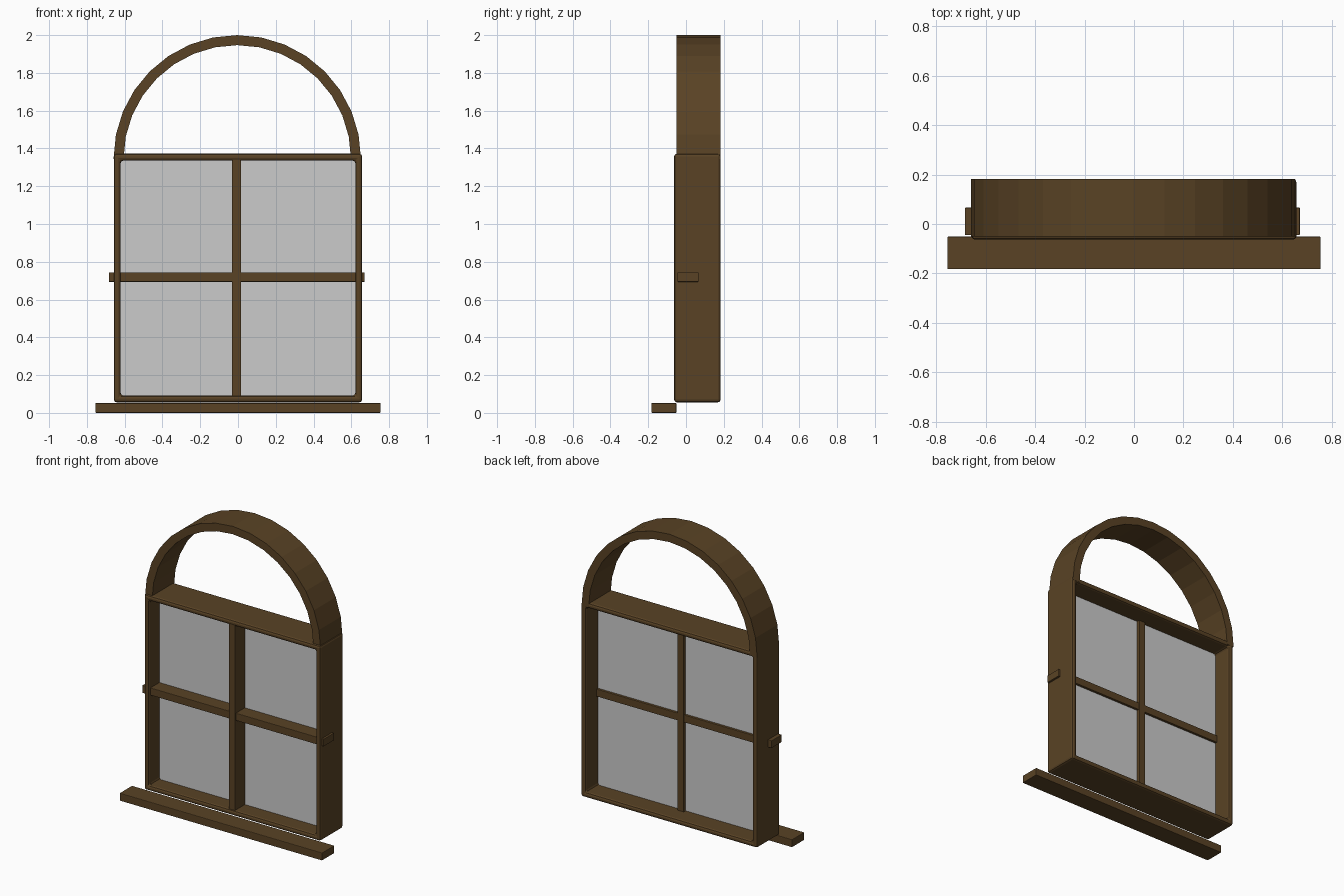
import bpy, bmesh, math

if "Cube" in bpy.data.objects:
    bpy.data.objects.remove(bpy.data.objects["Cube"])

wood = bpy.data.materials.new("dark_wood")
wood.diffuse_color = (0.10, 0.055, 0.018, 1)
wood.use_nodes = True
wood.node_tree.nodes["Principled BSDF"].inputs["Base Color"].default_value = wood.diffuse_color


def finish(name, bm, mat=wood, bevel=0.0, segments=2):
    bmesh.ops.recalc_face_normals(bm, faces=bm.faces[:])
    mesh = bpy.data.meshes.new(name)
    bm.to_mesh(mesh)
    bm.free()
    ob = bpy.data.objects.new(name, mesh)
    bpy.context.collection.objects.link(ob)
    if mat:
        mesh.materials.append(mat)
    if bevel:
        mod = ob.modifiers.new("bevel", 'BEVEL')
        mod.width = bevel
        mod.segments = segments
        mod.limit_method = 'ANGLE'
    return ob


def box(name, x, y, z, bevel=0.0):
    bm = bmesh.new()
    bmesh.ops.create_cube(bm, size=1)
    for v in bm.verts:
        for i, (lo, hi) in enumerate((x, y, z)):
            v.co[i] = lo if v.co[i] < 0 else hi
    return finish(name, bm, bevel=bevel)


def band(name, outer, inner, y0, y1, closed, bevel=0.0):
    """Wall between two matching x-z outlines, running from y0 to y1."""
    bm = bmesh.new()
    rings = [[bm.verts.new(c) for c in ((ox, y0, oz), (ox, y1, oz), (ix, y1, iz), (ix, y0, iz))]
             for (ox, oz), (ix, iz) in zip(outer, inner)]
    pairs = list(zip(rings, rings[1:]))
    if closed:
        pairs.append((rings[-1], rings[0]))
    else:
        bm.faces.new(rings[0])
        bm.faces.new(rings[-1])
    for a, b in pairs:
        for k in range(4):
            n = (k + 1) % 4
            bm.faces.new((a[k], a[n], b[n], b[k]))
    return finish(name, bm, bevel=bevel)


def rect(x, z0, z1):
    return [(-x, z0), (x, z0), (x, z1), (-x, z1)]


def arc(r, n=16):
    return [(-0.004 - r * math.cos(math.pi * i / n), 1.345 + r * math.sin(math.pi * i / n))
            for i in range(n + 1)]


# Deep square casing with softened edges
band("window_frame", rect(0.657, 0.056, 1.372), rect(0.621, 0.092, 1.336),
     -0.063, 0.183, True, bevel=0.014)

# Open half-round arch on top
band("arch", arc(0.655), arc(0.602), -0.05, 0.183, False)

# Glazing bars, the horizontal one pokes through the casing
box("horizontal_bar", (-0.684, 0.671), (-0.045, 0.066), (0.694, 0.744), bevel=0.003)
box("vertical_bar", (-0.032, 0.016), (-0.053, 0.07), (0.075, 1.35), bevel=0.003)

# Sill in front
box("sill", (-0.755, 0.755), (-0.183, -0.051), (0.0, 0.052), bevel=0.004)

# Glass pane
bm = bmesh.new()
bm.faces.new([bm.verts.new((x, 0.05, z)) for x, z in rect(0.63, 0.08, 1.35)])
finish("glass", bm, mat=None)
